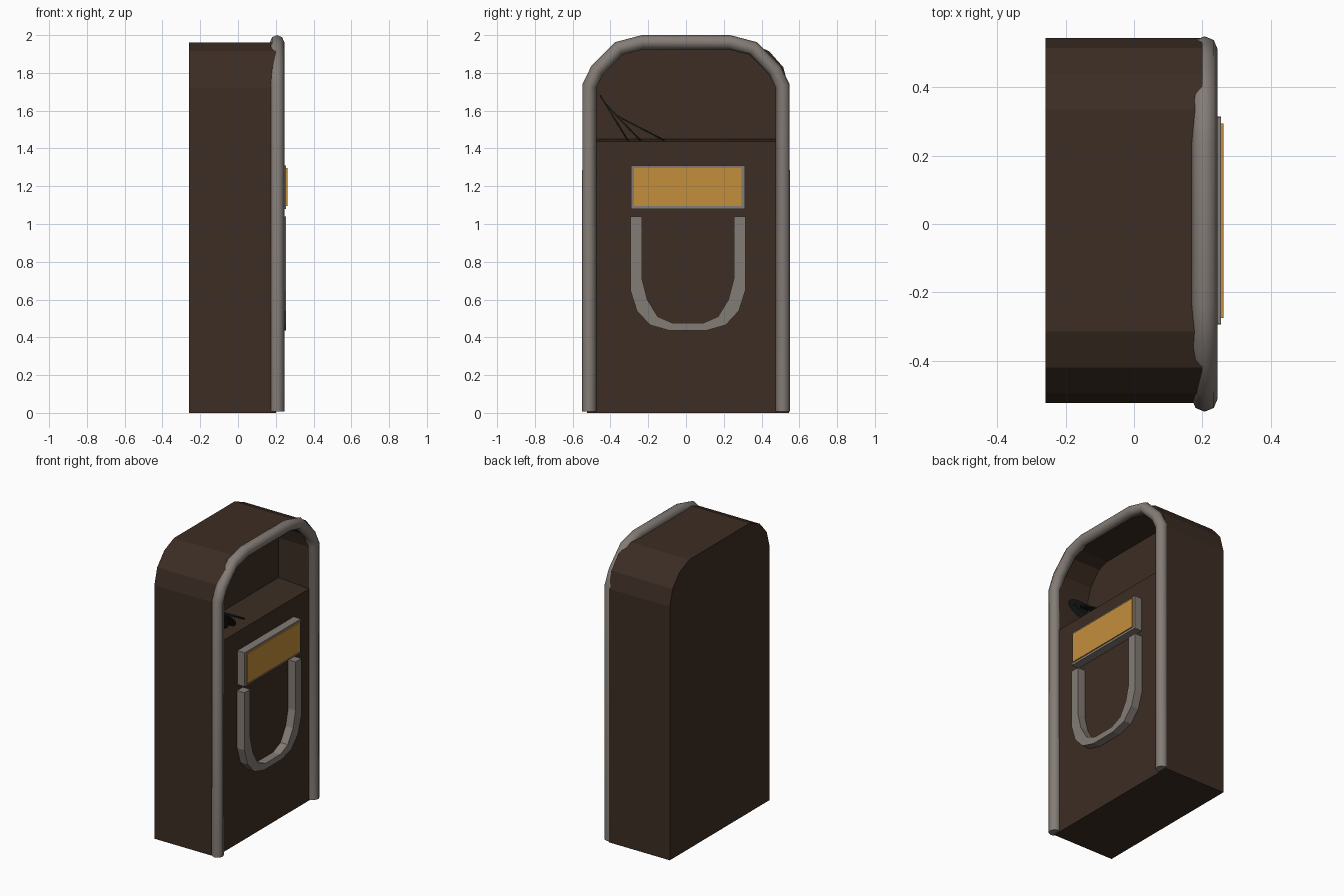
import bpy, bmesh
from math import atan2, pi
from mathutils import Matrix, Vector

cube = bpy.data.objects.get("Cube")
if cube:
    bpy.data.objects.remove(cube, do_unlink=True)


def material(name, r, g, b):
    m = bpy.data.materials.new(name)
    m.use_nodes = True
    m.diffuse_color = (r, g, b, 1)
    bsdf = m.node_tree.nodes["Principled BSDF"]
    bsdf.inputs["Base Color"].default_value = (r, g, b, 1)
    bsdf.inputs["Roughness"].default_value = 0.7
    return m


BROWN = material("dark brown", 0.045, 0.026, 0.017)
GREY = material("warm grey", 0.23, 0.20, 0.18)
AMBER = material("amber", 0.55, 0.27, 0.044)
BLACK = material("black", 0.012, 0.013, 0.013)


def finish(name, bm, mat):
    bmesh.ops.recalc_face_normals(bm, faces=bm.faces)
    me = bpy.data.meshes.new(name)
    bm.to_mesh(me)
    bm.free()
    me.materials.append(mat)
    ob = bpy.data.objects.new(name, me)
    bpy.context.collection.objects.link(ob)
    return ob


def prism(name, outline, x0, x1, mat):
    """Extrude a (y, z) outline along x."""
    bm = bmesh.new()
    face = bm.faces.new([bm.verts.new((x0, y, z)) for y, z in outline])
    ext = bmesh.ops.extrude_face_region(bm, geom=[face])["geom"]
    moved = [v for v in ext if isinstance(v, bmesh.types.BMVert)]
    bmesh.ops.translate(bm, verts=moved, vec=(x1 - x0, 0, 0))
    return finish(name, bm, mat)


def mirrored(half, cy=0.0):
    """Mirror a half outline of (offset, z) points about y = cy."""
    return [(cy - y, z) for y, z in half] + [(cy + y, z) for y, z in reversed(half)]


def rect(y0, y1, z0, z1):
    return [(y0, z0), (y1, z0), (y1, z1), (y0, z1)]


# Cabinet with an arched top
arch = [(0.535, 0), (0.535, 1.72), (0.505, 1.83), (0.43, 1.915), (0.325, 1.96)]
cabinet = prism("cabinet", mirrored(arch, 0.01), -0.26, 0.2, BROWN)

# Display recess, cut out of the upper front
opening = [(0.478, 1.43), (0.478, 1.72), (0.45, 1.81), (0.37, 1.90), (0.29, 1.925)]
cutter = prism("recess_cutter", mirrored(opening), -0.03, 0.3, BROWN)
cutter.hide_render = True
for v in cutter.data.vertices:
    if v.co.x < 0 and v.co.z < 1.5:
        v.co.z += 0.02
cut = cabinet.modifiers.new("recess", 'BOOLEAN')
cut.operation = 'DIFFERENCE'
cut.solver = 'EXACT'
cut.object = cutter
bpy.context.view_layer.objects.active = cabinet
bpy.ops.object.modifier_apply(modifier=cut.name)
bpy.data.objects.remove(cutter, do_unlink=True)

# Tubular trim around the front edge
path = mirrored([(0.512, 0.008), (0.512, 1.73), (0.47, 1.815), (0.355, 1.93), (0.23, 1.962)])
curve = bpy.data.curves.new("front_trim_tube", 'CURVE')
curve.dimensions = '3D'
curve.bevel_depth = 0.038
curve.bevel_resolution = 2
curve.use_fill_caps = True
spline = curve.splines.new('POLY')
spline.points.add(len(path) - 1)
for p, (y, z) in zip(spline.points, path):
    p.co = (0.207, y, z, 1)
    p.radius = 1
curve.materials.append(GREY)
bpy.context.collection.objects.link(bpy.data.objects.new("front_trim_tube", curve))

# Selection panel
prism("panel_frame", rect(-0.292, 0.312, 1.08, 1.31), 0.19, 0.255, GREY)
prism("panel_face", rect(-0.275, 0.295, 1.095, 1.297), 0.254, 0.262, AMBER)

# U-shaped trim, swept between an outer and an inner edge
outer = mirrored([(0.305, 1.04), (0.305, 0.65), (0.27, 0.54), (0.2, 0.465), (0.095, 0.435)], 0.01)
inner = mirrored([(0.243, 1.04), (0.243, 0.71), (0.215, 0.6), (0.16, 0.51), (0.08, 0.475)], 0.01)
bm = bmesh.new()
rings = [[bm.verts.new((x, y, z)) for x, (y, z) in ((0.19, o), (0.255, o), (0.255, i), (0.19, i))]
         for o, i in zip(outer, inner)]
for a, b in zip(rings, rings[1:]):
    for k in range(4):
        n = (k + 1) % 4
        bm.faces.new((a[k], a[n], b[n], b[k]))
bm.faces.new(rings[0])
bm.faces.new(rings[-1])
finish("u_trim", bm, GREY)

# Fanned records leaning in the recess, each with a small label
edges = [((-0.46, 1.69), (-0.30, 1.43)),
         ((-0.43, 1.64), (-0.23, 1.43)),
         ((-0.38, 1.58), (-0.09, 1.43))]
for n, (top, foot) in enumerate(edges, 1):
    along = (Vector(foot) - Vector(top)).normalized()
    mid = Vector(top) + along * 0.155
    turn = Matrix.Rotation(atan2(along.y, along.x), 4, 'X')
    place = Matrix.Translation((0.05, mid.x, mid.y)) @ turn
    for part, radius, depth, mat in (("record", 0.145, 0.008, BLACK),
                                     ("record_label", 0.045, 0.011, AMBER)):
        bm = bmesh.new()
        bmesh.ops.create_cone(bm, cap_ends=True, segments=24, radius1=radius,
                              radius2=radius, depth=depth, matrix=place)
        finish(f"{part}_{n}", bm, mat)
